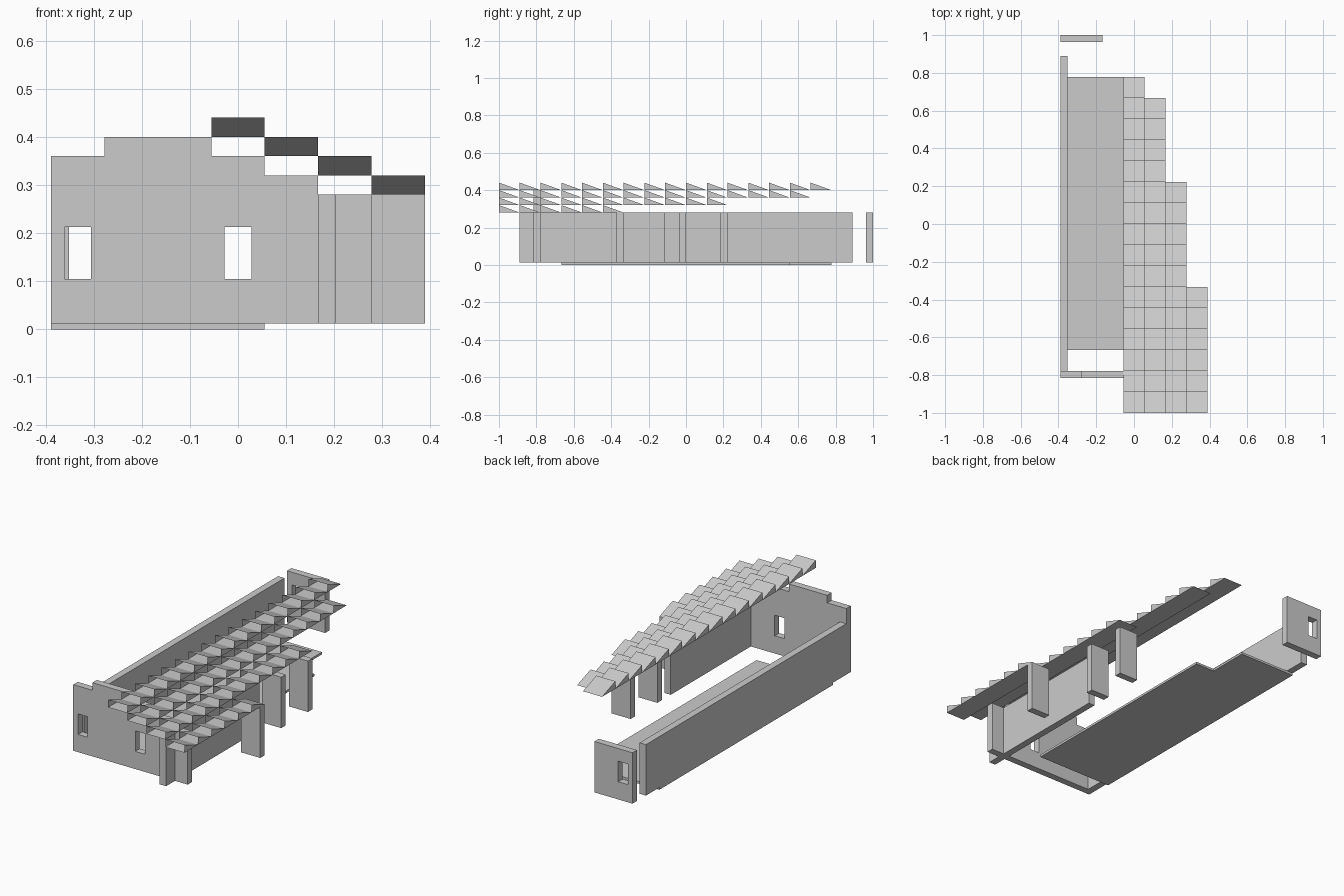
import bpy, bmesh
from math import pi

if "Cube" in bpy.data.objects:
    bpy.data.objects.remove(bpy.data.objects["Cube"])

U = 1 / 9          # plan module
T = U / 3          # wall thickness
X0 = -3.5 * U      # left edge
Z0, Z1 = 0.012, 0.28


def add_object(name, bm):
    mesh = bpy.data.meshes.new(name)
    bm.to_mesh(mesh)
    bm.free()
    ob = bpy.data.objects.new(name, mesh)
    bpy.context.collection.objects.link(ob)
    return ob


def box(name, x, y, z=(Z0, Z1)):
    bm = bmesh.new()
    bmesh.ops.create_cube(bm, size=1)
    for v in bm.verts:
        v.co = [r[0] if c < 0 else r[1] for c, r in zip(v.co, (x, y, z))]
    return add_object(name, bm)


def extruded(name, loops, depth):
    """Fill 2D loops (inner loops become holes) and extrude them."""
    cu = bpy.data.curves.new(name, 'CURVE')
    cu.dimensions = '2D'
    cu.fill_mode = 'BOTH'
    cu.extrude = depth / 2
    for pts in loops:
        sp = cu.splines.new('POLY')
        sp.points.add(len(pts) - 1)
        for p, (a, b) in zip(sp.points, pts):
            p.co = (a, b, 0, 1)
        sp.use_cyclic_u = True
    tmp = bpy.data.objects.new(name + "_tmp", cu)
    bpy.context.collection.objects.link(tmp)
    deps = bpy.context.evaluated_depsgraph_get()
    mesh = bpy.data.meshes.new_from_object(tmp.evaluated_get(deps))
    bpy.data.objects.remove(tmp)
    bm = bmesh.new()
    bm.from_mesh(mesh)
    bmesh.ops.remove_doubles(bm, verts=bm.verts, dist=1e-5)
    bmesh.ops.recalc_face_normals(bm, faces=bm.faces)
    for f in bm.faces:
        f.smooth = False
    return add_object(name, bm)


def window(cx):
    return [(cx - U / 4, 0.105), (cx + U / 4, 0.105), (cx + U / 4, 0.213), (cx - U / 4, 0.213)]


# stepped front gable wall with two windows
gable = [(X0, Z0), (2.5 * U, Z0), (2.5 * U, 0.28), (1.5 * U, 0.28), (1.5 * U, 0.32),
         (0.5 * U, 0.32), (0.5 * U, 0.36), (-0.5 * U, 0.36), (-0.5 * U, 0.40),
         (-2.5 * U, 0.40), (-2.5 * U, 0.36), (X0, 0.36)]
wall = extruded("front_wall", [gable, window(-3 * U), window(0)], T)
wall.rotation_euler.x = pi / 2
wall.location.y = -7 * U - T / 2

# back wall fragment with one window
back = [(X0, Z0), (X0 + 2 * U, Z0), (X0 + 2 * U, Z1), (X0, Z1)]
wall = extruded("back_wall", [back, window(-3 * U)], T)
wall.rotation_euler.x = pi / 2
wall.location.y = 1 - T / 2

# long walls
box("left_wall", (X0, X0 + T), (-7 * U, 8 * U))
box("right_wall", (1.5 * U, 1.5 * U + T), (-8 * U, -U))

# porch piers on the right
box("porch_pier_front", (2.5 * U, 3.5 * U), (-3 * U - T, -3 * U))
box("porch_pier_middle", (1.5 * U, 2.5 * U), (-T, 0))
box("porch_pier_back", (1.5 * U, 2.5 * U), (2 * U - T, 2 * U))

# L-shaped floor slab
plan = [(X0, -6 * U), (0.5 * U, -6 * U), (0.5 * U, 5 * U), (-0.5 * U, 5 * U),
        (-0.5 * U, 7 * U), (X0, 7 * U)]
floor = extruded("floor", [plan], Z0)
floor.location.z = Z0 / 2

# roof: rows of wedge tiles, open at the front, with inward-facing surfaces
for col, count in enumerate((16, 15, 11, 6)):
    bm = bmesh.new()
    xa, xb = (col - 0.5) * U, (col + 0.5) * U
    z = 0.40 - 0.04 * col
    for row in range(count):
        y = -1 + row * U
        l, r = ([bm.verts.new((x, y, z)), bm.verts.new((x, y + U, z)),
                 bm.verts.new((x, y, z + 0.04))] for x in (xa, xb))
        bm.faces.new((l[0], r[0], r[1], l[1]))   # base
        bm.faces.new((l[2], l[1], r[1], r[2]))   # slope
        bm.faces.new((l[0], l[1], l[2]))         # left side
        bm.faces.new((r[0], r[2], r[1]))         # right side
    add_object(f"roof_tiles_{col + 1}", bm)
